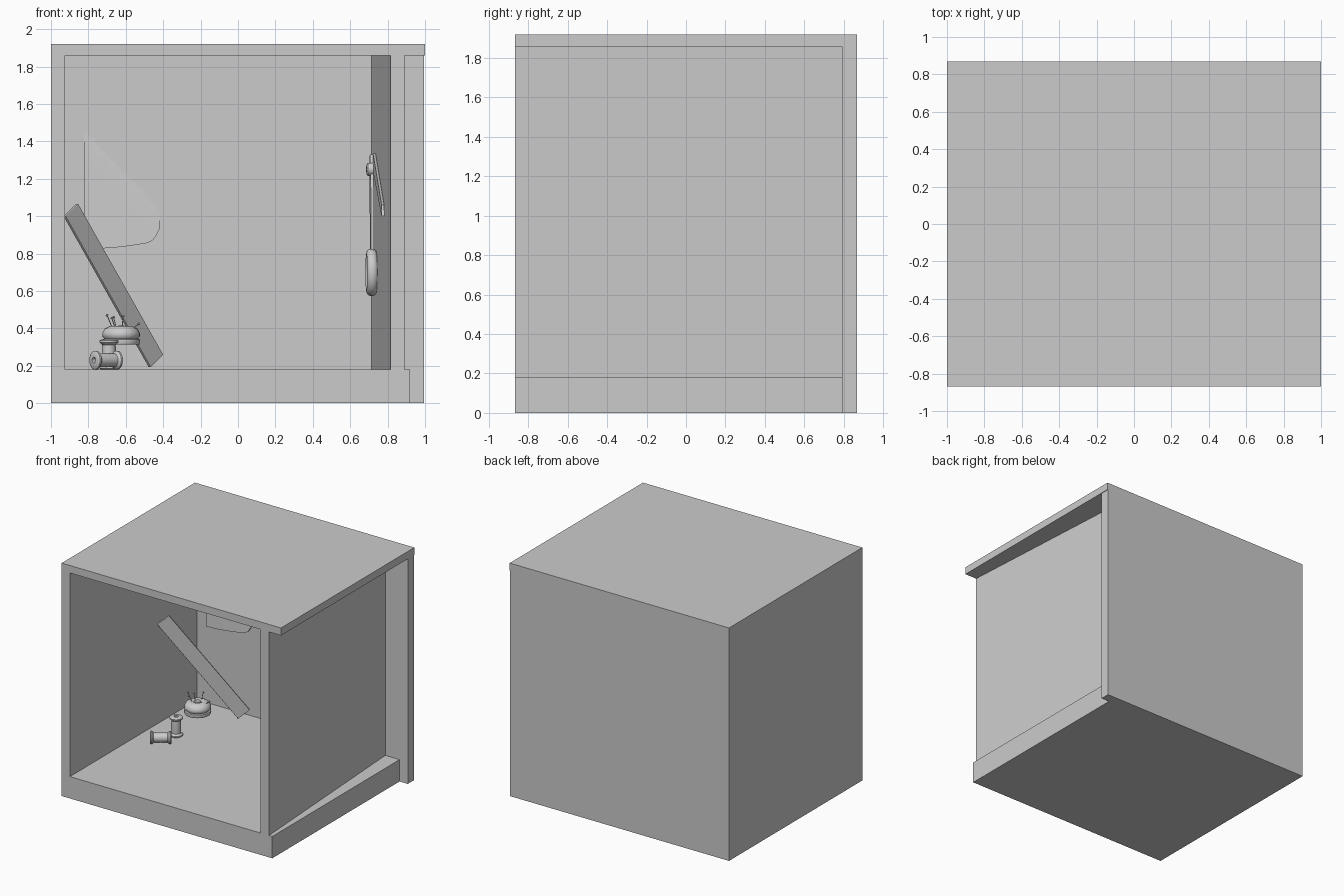
import bpy, bmesh, math
from mathutils import Vector, Matrix

if "Cube" in bpy.data.objects:
    bpy.data.objects.remove(bpy.data.objects["Cube"])


def finish(name, bm, smooth=False, matrix=None):
    bmesh.ops.recalc_face_normals(bm, faces=bm.faces[:])
    me = bpy.data.meshes.new(name)
    bm.to_mesh(me)
    bm.free()
    ob = bpy.data.objects.new(name, me)
    bpy.context.collection.objects.link(ob)
    if matrix:
        ob.matrix_world = matrix
    if smooth:
        bpy.ops.object.select_all(action='DESELECT')
        ob.select_set(True)
        bpy.context.view_layer.objects.active = ob
        bpy.ops.object.shade_smooth_by_angle(angle=math.radians(40))
    return ob


def prism(name, outline, lo, hi, matrix=None):
    """Extrude a 2D outline along local z."""
    bm = bmesh.new()
    f = bm.faces.new([bm.verts.new((x, y, lo)) for x, y in outline])
    r = bmesh.ops.extrude_face_region(bm, geom=[f])
    bmesh.ops.translate(bm, vec=(0, 0, hi - lo),
                        verts=[g for g in r['geom'] if isinstance(g, bmesh.types.BMVert)])
    return finish(name, bm, matrix=matrix)


def slab(name, x0, x1, y0, y1, z0, z1):
    return prism(name, [(x0, y0), (x1, y0), (x1, y1), (x0, y1)], z0, z1)


def lathe(name, profile, matrix, steps=32):
    bm = bmesh.new()
    vs = [bm.verts.new((r, 0, z)) for r, z in profile]
    es = [bm.edges.new(p) for p in zip(vs, vs[1:])]
    bmesh.ops.spin(bm, geom=vs + es, cent=(0, 0, 0), axis=(0, 0, 1),
                   angle=math.tau, steps=steps)
    bmesh.ops.remove_doubles(bm, verts=bm.verts[:], dist=1e-5)
    return finish(name, bm, True, matrix)


def along(centre, axis):
    return Matrix.Translation(centre) @ Vector(axis).to_track_quat('Z', 'Y').to_matrix().to_4x4()


# Room shell: open front, right wall splayed
slab("floor", -0.925, 0.92, -0.868, 0.79, 0, 0.18)
slab("left_wall", -1, -0.925, -0.868, 0.79, 0, 1.858)
slab("back_wall", -1, 0.995, 0.79, 0.868, 0, 1.858)
slab("roof", -1, 1, -0.868, 0.868, 1.858, 1.92)
prism("right_wall", [(0.815, -0.868), (0.89, -0.868), (0.79, 0.79), (0.715, 0.79)], 0.18, 1.858)

# Ruler leaning in the back left corner
a = Vector((0.45, 0.41, -0.81))
n = Vector((0.66, -0.75, 0)).normalized()
a = (a - n * a.dot(n)).normalized()
w = n.cross(a)
mid = Vector((-0.66, 0.495, 0.63)) - n * 0.01
rot = Matrix((a, w, n)).transposed().to_4x4()
ruler = prism("ruler", [(-0.505, -0.056), (0.505, -0.056), (0.505, 0.056), (-0.505, 0.056)],
              -0.01, 0.01, Matrix.Translation(mid) @ rot)
bev = ruler.modifiers.new("bevel", 'BEVEL')
bev.width, bev.segments = 0.004, 2

# Thread spools, one standing and one lying
spool = [(0.016, -0.08), (0.042, -0.08), (0.05, -0.074), (0.05, -0.064), (0.036, -0.052),
         (0.038, 0), (0.036, 0.052), (0.05, 0.064), (0.05, 0.074), (0.042, 0.08),
         (0.016, 0.08), (0.016, -0.08)]
lathe("standing_spool", spool, Matrix.Translation((-0.69, 0.18, 0.26)))
lathe("lying_spool", spool, along((-0.705, 0, 0.23), (0.82, 0.57, 0)))

# Pincushion with button and ball headed pins
c = Vector((-0.625, 0.367, 0.315))
lathe("pincushion", [(0, 0), (0.098, 0), (0.102, 0.008), (0.1, 0.026), (0.09, 0.03), (0.1, 0.042),
                     (0.1, 0.06), (0.088, 0.083), (0.06, 0.097), (0.035, 0.096),
                     (0.028, 0.09), (0, 0.092)], Matrix.Translation(c))
lathe("cushion_button", [(0.024, 0.088), (0.022, 0.097), (0.012, 0.101), (0, 0.102)],
      Matrix.Translation(c), 16)
for i, (dx, dy, dz) in enumerate([(-0.075, -0.02, 0.155), (-0.04, 0.01, 0.145), (-0.05, -0.04, 0.14),
                                  (0.01, 0.06, 0.15), (0.095, 0.02, 0.11)]):
    head = c + Vector((dx, dy, dz))
    foot = c + Vector((dx * 0.6, dy * 0.6, 0.08))
    h = (head - foot).length
    lathe(f"pin_{i}", [(0, 0), (0.0025, 0), (0.0025, h - 0.006), (0.007, h - 0.003),
                       (0.007, h + 0.003), (0, h + 0.007)], along(foot, head - foot), 10)

# Cloth patch on the back wall, fading into it towards the top right
bm = bmesh.new()
N = 20
grid = []
for j in range(N + 1):
    row = []
    for i in range(N + 1):
        u, v = i / N, j / N
        x = -0.82 + 0.40 * u
        hem = 0.825 + 0.045 * u ** 2 + 0.06 * max(0, (u - 0.85) / 0.15) ** 2
        z = hem + (1.46 - hem) * v
        s = max(0, -(x + 0.42) - 0.95 * (z - 1.03))
        row.append(bm.verts.new((x, 0.792 - 0.045 * math.sqrt(s), z)))
    grid.append(row)
for j in range(N):
    for i in range(N):
        bm.faces.new((grid[j][i], grid[j][i + 1], grid[j + 1][i + 1], grid[j + 1][i]))
border = [e for e in bm.edges if e.is_boundary]
r = bmesh.ops.extrude_edge_only(bm, edges=border)
for g in r['geom']:
    if isinstance(g, bmesh.types.BMVert):
        g.co.y = 0.8
finish("hanging_cloth", bm, True)

# Shears hung on the right wall: local x runs along the wall, y is up, z out of it
along_wall = Vector((0.1, -1.658, 0)).normalized()
out = along_wall.cross(Vector((0, 0, 1)))
wall = Matrix.Translation((0.74, 0.375, 0)) @ Matrix((along_wall, Vector((0, 0, 1)), out)).transposed().to_4x4()
prism("open_blade", [(-0.1, 1.26), (-0.04, 1.335), (0.72, 1.06), (0.74, 1.0), (0.68, 1.01)],
      0.002, 0.016, wall)
prism("upright_blade", [(-0.09, 1.32), (-0.03, 1.33), (0.03, 1.15), (0.03, 0.8), (-0.04, 0.8)],
      0.016, 0.032, wall)
lathe("shears_pivot", [(0, 0), (0.035, 0), (0.035, 0.045), (0.025, 0.052), (0, 0.052)],
      wall @ Matrix.Translation((-0.02, 1.25, 0)), 20)
bpy.ops.mesh.primitive_torus_add(major_radius=0.1, minor_radius=0.028, major_segments=32, minor_segments=12)
ring = bpy.context.object
ring.name = "shears_handle"
ring.matrix_world = wall @ Matrix.Translation((0, 0.7, 0.026)) @ Matrix.Diagonal((0.8, 1, 1, 1))
bpy.ops.object.shade_smooth()
